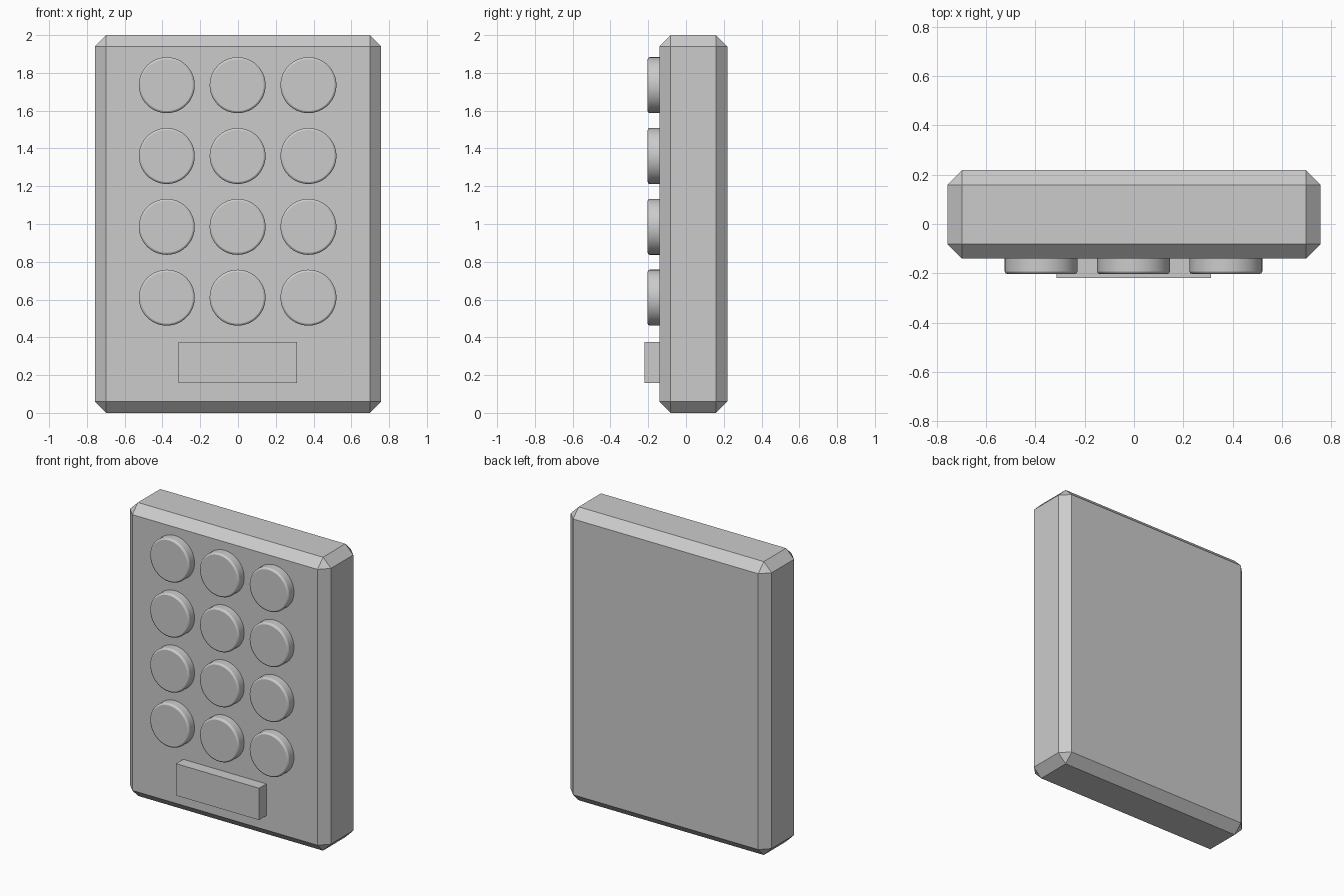
import bpy
import math

if "Cube" in bpy.data.objects:
    bpy.data.objects.remove(bpy.data.objects["Cube"])


def add_bevel(obj, width, segments=1):
    mod = obj.modifiers.new("edge_bevel", "BEVEL")
    mod.width = width
    mod.segments = segments
    mod.limit_method = "ANGLE"
    mod.angle_limit = math.radians(40)


def box(name, x, y, z):
    # Box spanning the given (min, max) ranges
    spans = (x, y, z)
    bpy.ops.mesh.primitive_cube_add(size=1, location=[(a + b) / 2 for a, b in spans])
    obj = bpy.context.object
    obj.name = name
    obj.scale = [b - a for a, b in spans]
    bpy.ops.object.transform_apply(location=False, rotation=False, scale=True)
    return obj


def round_button(name, x, z):
    front, back = -0.203, -0.13
    bpy.ops.mesh.primitive_cylinder_add(
        vertices=64, radius=0.148, depth=back - front,
        location=(x, (front + back) / 2, z), rotation=(math.pi / 2, 0, 0))
    obj = bpy.context.object
    obj.name = name
    bpy.ops.object.shade_smooth_by_angle(angle=math.radians(30))
    add_bevel(obj, 0.011, 2)


# Chamfered keypad body
body = box("keypad_body", (-0.758, 0.758), (-0.141, 0.219), (0, 2))
add_bevel(body, 0.06)

# Grid of round buttons, 4 rows by 3 columns
for row in range(4):
    for col in range(3):
        round_button(f"button_{row + 1}_{col + 1}", (col - 1) * 0.375 - 0.002, 1.735 - row * 0.375)

# Wide rectangular key at the bottom
box("wide_key", (-0.314, 0.312), (-0.219, -0.13), (0.158, 0.375))
